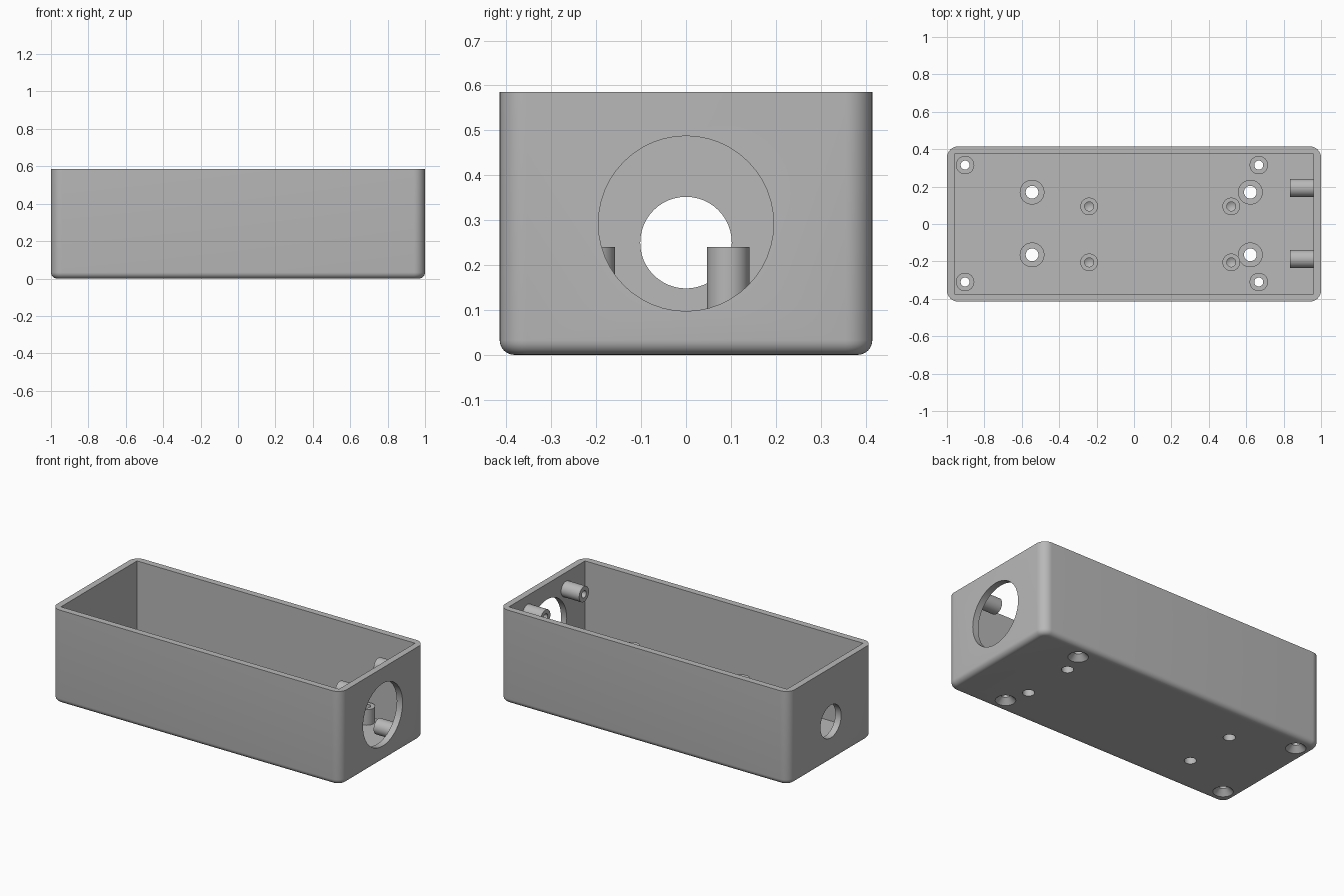
import bpy, bmesh, math
from mathutils import Matrix, Vector

if "Cube" in bpy.data.objects:
    bpy.data.objects.remove(bpy.data.objects["Cube"], do_unlink=True)

LENGTH, WIDTH, HEIGHT, WALL = 2.0, 0.83, 0.585, 0.04
SEGMENTS = 48
FAN_Z = HEIGHT / 2

grey = bpy.data.materials.new("plain grey")
grey.use_nodes = True
grey.diffuse_color = (0.48, 0.48, 0.48, 1)
grey.node_tree.nodes["Principled BSDF"].inputs["Base Color"].default_value = grey.diffuse_color


def add_object(name, bm, matrix=Matrix()):
    bmesh.ops.recalc_face_normals(bm, faces=bm.faces)
    mesh = bpy.data.meshes.new(name)
    bm.to_mesh(mesh)
    bm.free()
    mesh.materials.append(grey)
    obj = bpy.data.objects.new(name, mesh)
    obj.matrix_world = matrix
    bpy.context.collection.objects.link(obj)
    return obj


def smooth(obj):
    bpy.ops.object.select_all(action="DESELECT")
    obj.select_set(True)
    bpy.context.view_layer.objects.active = obj
    bpy.ops.object.shade_smooth_by_angle(angle=math.radians(30))


def box(size, centre):
    bm = bmesh.new()
    bmesh.ops.create_cube(bm, size=1)
    bmesh.ops.scale(bm, vec=size, verts=bm.verts)
    bmesh.ops.translate(bm, vec=centre, verts=bm.verts)
    return bm


def cone(r1, r2, depth, matrix):
    bm = bmesh.new()
    bmesh.ops.create_cone(bm, cap_ends=True, segments=SEGMENTS, radius1=r1,
                          radius2=r2, depth=depth, matrix=matrix)
    return bm


def cut(target, bm):
    cutter = add_object("cutter", bm)
    cutter.hide_render = True
    mod = target.modifiers.new("cut", "BOOLEAN")
    mod.operation, mod.solver, mod.object = "DIFFERENCE", "EXACT", cutter
    bpy.context.view_layer.objects.active = target
    bpy.ops.object.modifier_apply(modifier=mod.name)
    bpy.data.objects.remove(cutter, do_unlink=True)


def lathe(name, profile, matrix):
    bm = bmesh.new()
    verts = [bm.verts.new((r, 0, z)) for r, z in profile]
    edges = [bm.edges.new(pair) for pair in zip(verts, verts[1:])]
    bmesh.ops.spin(bm, geom=verts + edges, cent=(0, 0, 0), axis=(0, 0, 1),
                   angle=math.tau, steps=SEGMENTS, use_merge=True)
    bmesh.ops.remove_doubles(bm, verts=bm.verts, dist=1e-5)
    smooth(add_object(name, bm, matrix))


def through_post(name, x, y, r, hole, top):
    base = WALL - 0.005
    lathe(name, [(r, base), (r, top), (hole, top), (hole, base)],
          Matrix.Translation((x, y, 0)))


def blind_post(name, matrix, r, hole, length, depth):
    floor = length - depth
    lathe(name, [(r, 0), (r, length), (hole, length), (hole, floor), (0, floor - hole * 0.6)],
          matrix)


# Outer body: rounded upright corners, then a rounded bottom rim
bm = box((LENGTH, WIDTH, HEIGHT), (0, 0, HEIGHT / 2))
upright = [e for e in bm.edges if abs(e.verts[0].co.z - e.verts[1].co.z) > 0.1]
bmesh.ops.bevel(bm, geom=upright, offset=0.06, segments=10, profile=0.5, affect="EDGES")
rim = [e for e in bm.edges if all(v.co.z < 0.001 for v in e.verts)]
bmesh.ops.bevel(bm, geom=rim, offset=0.033, segments=6, profile=0.5, affect="EDGES")
body = add_object("box_body", bm)

# Open cavity with square inner corners
cut(body, box((LENGTH - 2 * WALL, WIDTH - 2 * WALL, HEIGHT), (0, 0, HEIGHT / 2 + WALL)))

# Round openings in the end walls
sideways = Matrix.Rotation(math.pi / 2, 4, "Y")
for x, z, r in ((1, FAN_Z, 0.195), (-1, 0.25, 0.102)):
    cut(body, cone(r, r, 0.2, Matrix.Translation((x, 0, z)) @ sideways))

# Corner screw posts, countersunk underneath
for x in (-0.903, 0.667):
    for y in (-0.31, 0.315):
        cut(body, cone(0.024, 0.024, 0.2, Matrix.Translation((x, y, 0.05))))
        cut(body, cone(0.064, 0.024, 0.04, Matrix.Translation((x, y, 0.013))))
        through_post("corner_post", x, y, 0.049, 0.024, 0.137)

# Wide low posts with clear holes through the floor
for x in (-0.545, 0.622):
    for y in (-0.165, 0.17):
        cut(body, cone(0.034, 0.034, 0.2, Matrix.Translation((x, y, 0.05))))
        through_post("wide_post", x, y, 0.066, 0.034, 0.1)
smooth(body)

# Tall board standoffs with blind holes
for x in (-0.24, 0.52):
    for y in (-0.205, 0.094):
        blind_post("board_standoff", Matrix.Translation((x, y, WALL - 0.005)),
                   0.047, 0.024, 0.205, 0.055)

# Horizontal pegs around the large opening
inward = Matrix.Rotation(-math.pi / 2, 4, "Y")
for y in (-0.187, 0.193):
    for z in (FAN_Z - 0.19, FAN_Z + 0.19):
        blind_post("wall_peg", Matrix.Translation((1 - WALL + 0.005, y, z)) @ inward,
                   0.048, 0.022, 0.13, 0.09)
